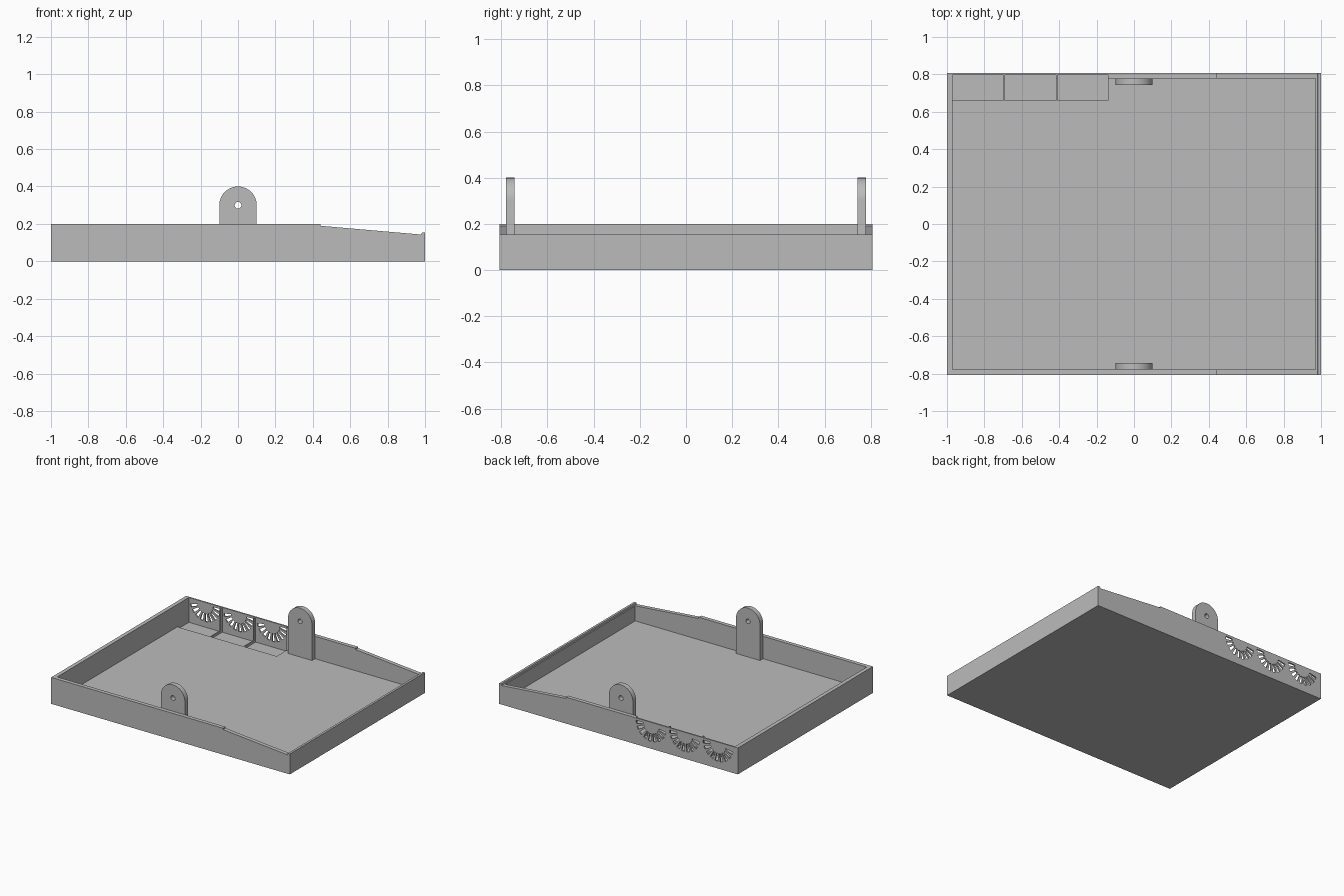
import bpy
import bmesh
from math import radians, cos, sin, pi

cube = bpy.data.objects.get("Cube")
if cube:
    bpy.data.objects.remove(cube, do_unlink=True)

grey = bpy.data.materials.new("plain grey")
grey.use_nodes = True
colour = (0.5, 0.5, 0.5, 1)
grey.diffuse_color = colour
grey.node_tree.nodes["Principled BSDF"].inputs["Base Color"].default_value = colour

WIDTH, DEPTH, HEIGHT = 1.0, 0.808, 0.2     # half width, half depth, wall height
WALL, FLOOR = 0.03, 0.03
INNER = DEPTH - WALL


def add_prism(bm, profile, y0, y1):
    """Extrude an (x, z) outline from y0 to y1."""
    face = bm.faces.new([bm.verts.new((x, y0, z)) for x, z in profile])
    result = bmesh.ops.extrude_face_region(bm, geom=[face])
    moved = [v for v in result["geom"] if isinstance(v, bmesh.types.BMVert)]
    bmesh.ops.translate(bm, verts=moved, vec=(0, y1 - y0, 0))


def prisms(name, parts):
    """Make one object from (profile, y0, y1) prisms."""
    bm = bmesh.new()
    for part in parts:
        add_prism(bm, *part)
    bmesh.ops.recalc_face_normals(bm, faces=bm.faces)
    mesh = bpy.data.meshes.new(name)
    bm.to_mesh(mesh)
    bm.free()
    mesh.materials.append(grey)
    obj = bpy.data.objects.new(name, mesh)
    bpy.context.collection.objects.link(obj)
    return obj


def rect(x0, x1, z0, z1):
    return [(x0, z0), (x1, z0), (x1, z1), (x0, z1)]


def cut(target, cutter):
    """Subtract the cutter, then delete it."""
    mod = target.modifiers.new("cut", "BOOLEAN")
    mod.operation = "DIFFERENCE"
    mod.solver = "EXACT"
    mod.object = cutter
    bpy.ops.object.select_all(action="DESELECT")
    bpy.context.view_layer.objects.active = target
    target.select_set(True)
    bpy.ops.object.modifier_apply(modifier=mod.name)
    bpy.data.objects.remove(cutter, do_unlink=True)


# Tray body: the rim steps down, slopes to the right and ends in a small lip
side = [(-WIDTH, 0), (WIDTH, 0), (WIDTH, 0.155), (0.983, 0.155),
        (0.98, 0.143), (0.44, 0.19), (0.44, HEIGHT), (-WIDTH, HEIGHT)]
tray = prisms("tray", [(side, -DEPTH, DEPTH)])
inside = WIDTH - WALL
cut(tray, prisms("cavity_cutter", [(rect(-inside, inside, FLOOR, 0.5), -INNER, INNER)]))

# Three shallow fan pockets sunk into the floor and the back wall
PITCH, POCKET = 0.28, 0.272
lefts = [-0.97 + PITCH * i for i in range(3)]
cut(tray, prisms("pocket_cutter",
                 [(rect(x, x + POCKET, 0.012, 0.5), 0.66, 0.797) for x in lefts]))


# Radial vent slots through the thin back wall
def slot(cx, cz, angle, inner=0.066, outer=0.126, half=5.5):
    a, b = radians(angle - half), radians(angle + half)
    return [(cx + r * cos(t), cz + r * sin(t))
            for r, t in ((inner, a), (outer, a), (outer, b), (inner, b))]


cut(tray, prisms("vent_cutter",
                 [(slot(x + POCKET / 2, 0.18, 196 + 20 * k), 0.75, 0.85)
                  for x in lefts for k in range(9)]))

# Round-topped pivot brackets, mirrored front and back
STEPS = 32
arch = [(-0.1, 0.02), (0.1, 0.02)]
arch += [(0.1 * cos(pi * i / STEPS), 0.3 + 0.1 * sin(pi * i / STEPS)) for i in range(STEPS + 1)]
hole = [(0.018 * cos(2 * pi * i / 24), 0.3 + 0.018 * sin(2 * pi * i / 24)) for i in range(24)]
for name, sign in (("front_bracket", -1), ("back_bracket", 1)):
    bracket = prisms(name, [(arch, sign * 0.742, sign * 0.779)])
    cut(bracket, prisms("hole_cutter", [(hole, sign * 0.7, sign * 0.82)]))
    bpy.ops.object.shade_smooth_by_angle(angle=radians(30))
